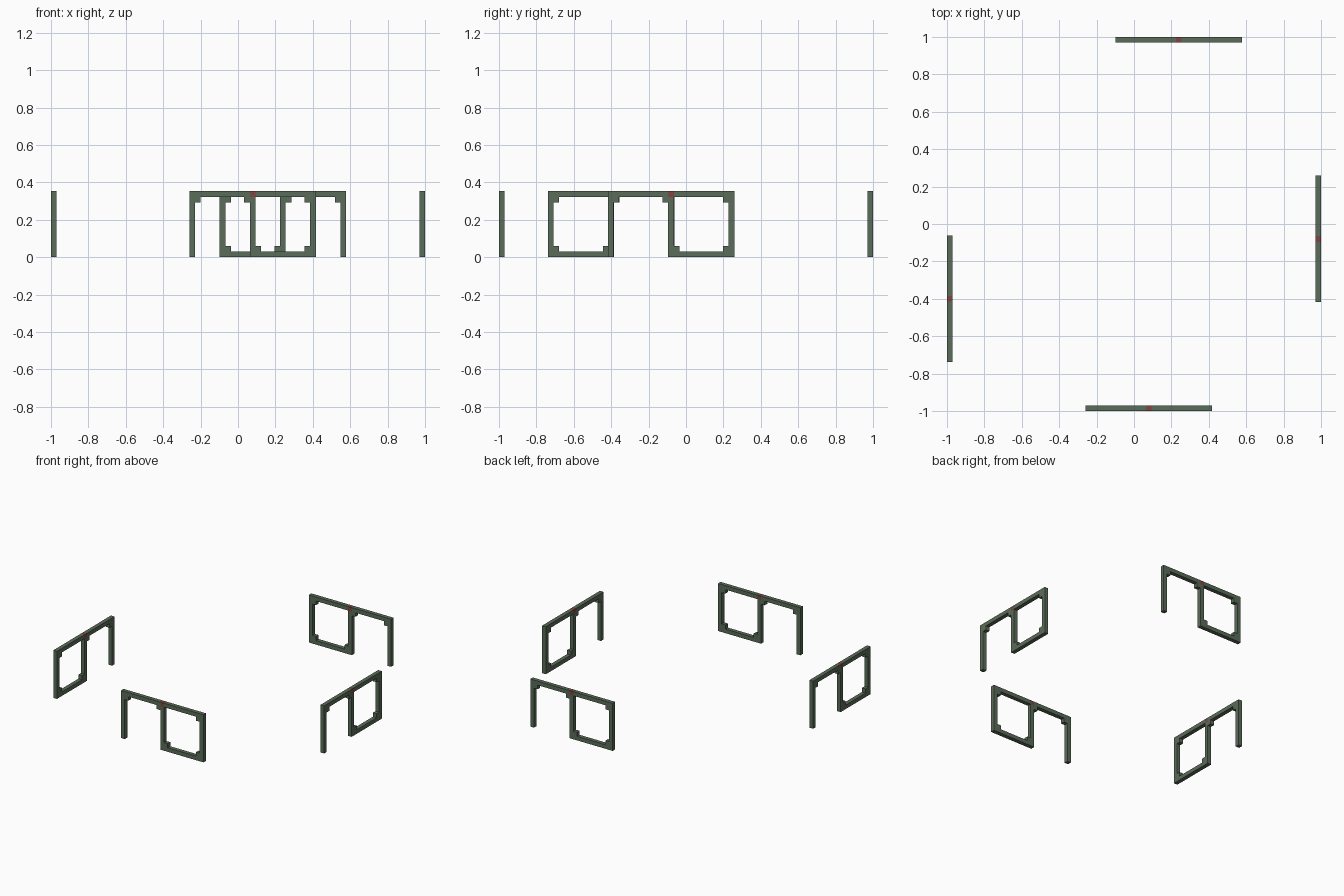
import bpy
import bmesh
import math
from mathutils import Matrix

if "Cube" in bpy.data.objects:
    bpy.data.objects.remove(bpy.data.objects["Cube"])

L, H, T = 0.338, 0.353, 0.03      # half length, height, bar thickness
R = 0.985                         # distance of each panel from the centre
h = T / 2


def material(name, colour):
    m = bpy.data.materials.new(name)
    m.diffuse_color = (*colour, 1)
    m.use_nodes = True
    m.node_tree.nodes["Principled BSDF"].inputs["Base Color"].default_value = m.diffuse_color
    return m


green = material("olive green", (0.105, 0.15, 0.1))
red = material("dull red", (0.21, 0.06, 0.05))


def boxes(name, spans, mat, placement):
    """One object made of upright boxes given as x0, x1, z0, z1."""
    bm = bmesh.new()
    for x0, x1, z0, z1 in spans:
        size = Matrix.Diagonal((x1 - x0, T, z1 - z0, 1))
        mid = Matrix.Translation(((x0 + x1) / 2, 0, (z0 + z1) / 2))
        bmesh.ops.create_cube(bm, size=1, matrix=placement @ mid @ size)
    me = bpy.data.meshes.new(name)
    bm.to_mesh(me)
    bm.free()
    me.materials.append(mat)
    bpy.context.collection.objects.link(bpy.data.objects.new(name, me))


def corner(x, z):
    return (x, x + T, z, z + T)


top = H - T
# side name, turn in degrees, sideways offset along the panel
for side, turn, shift in (("front", 0, 0.078), ("right", 90, -0.08),
                          ("back", 180, -0.24), ("left", 270, 0.4)):
    place = Matrix.Rotation(math.radians(turn), 4, 'Z') @ Matrix.Translation((shift, -R, 0))
    # posts: door side, middle, window side
    boxes(side + "_posts", [(-L, -L + T, 0, top), (-h, h, 0, top), (L - T, L, 0, top)], green, place)
    # lintel in two halves and window sill
    boxes(side + "_rails", [(-L, -h, top, H), (h, L, top, H), (h, L - T, 0, T)], green, place)
    # square corner braces of door and window
    boxes(side + "_corner_blocks",
          [corner(-L + T, top - T), corner(-h - T, top - T), corner(L - 2 * T, top - T),
           corner(h, T), corner(L - 2 * T, T)], green, place)
    # red joint above the middle post
    boxes(side + "_centre_joint", [(-h, h, top, H)], red, place)
